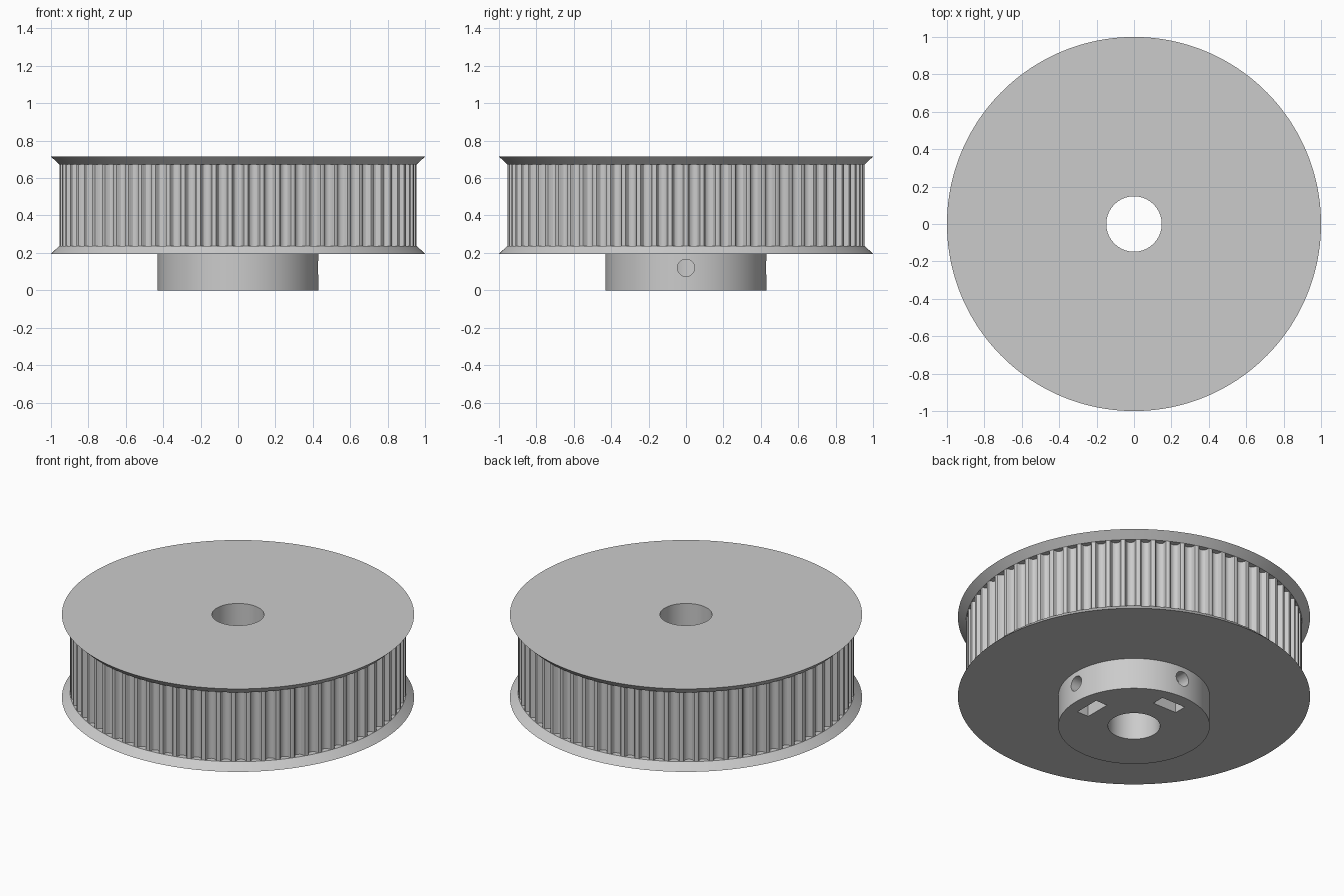
import bpy, bmesh
from math import cos, sin, pi, radians
from mathutils import Matrix, Vector

cube = bpy.data.objects.get("Cube")
if cube:
    bpy.data.objects.remove(cube, do_unlink=True)

# Main dimensions
TEETH = 70
RIM, DRUM, HUB, BORE = 1.0, 0.955, 0.43, 0.148
Z_FLANGE, Z_TEETH, Z_TEETH_TOP, Z_TOP = 0.195, 0.238, 0.672, 0.715
SCREW_Z = 0.12

grey = bpy.data.materials.new("plain grey")
grey.use_nodes = True
colour = (0.6, 0.6, 0.6, 1)
grey.diffuse_color = colour
grey.node_tree.nodes["Principled BSDF"].inputs["Base Color"].default_value = colour


def finish(name, bm):
    bmesh.ops.recalc_face_normals(bm, faces=bm.faces)
    mesh = bpy.data.meshes.new(name)
    bm.to_mesh(mesh)
    bm.free()
    obj = bpy.data.objects.new(name, mesh)
    bpy.context.collection.objects.link(obj)
    mesh.materials.append(grey)
    return obj


def lathe(name, profile, segments):
    """Revolve a closed (radius, height) profile about z."""
    bm = bmesh.new()
    rings = []
    for i in range(segments):
        a = 2 * pi * i / segments
        rings.append([bm.verts.new((r * cos(a), r * sin(a), z)) for r, z in profile])
    n = len(profile)
    for i in range(segments):
        p, q = rings[i], rings[(i + 1) % segments]
        for j in range(n):
            k = (j + 1) % n
            bm.faces.new((p[j], q[j], q[k], p[k]))
    return finish(name, bm)


def add_prism(bm, points, direction, turn):
    """Extrude a closed outline along a direction, then turn it about z."""
    rot = Matrix.Rotation(turn, 3, 'Z')
    low = [bm.verts.new(rot @ Vector(p)) for p in points]
    high = [bm.verts.new(rot @ (Vector(p) + Vector(direction))) for p in points]
    bm.faces.new(low)
    bm.faces.new(high)
    for i in range(len(low)):
        j = (i + 1) % len(low)
        bm.faces.new((low[i], low[j], high[j], high[i]))


def cut(target, cutter):
    cutter.hide_render = True
    mod = target.modifiers.new("cut", 'BOOLEAN')
    mod.operation = 'DIFFERENCE'
    mod.solver = 'EXACT'
    mod.object = cutter
    bpy.context.view_layer.objects.active = target
    bpy.ops.object.modifier_apply(modifier=mod.name)
    bpy.data.objects.remove(cutter, do_unlink=True)


# Hub, two flared flanges and plain drum in one turned blank
pulley = lathe("toothed_pulley", [
    (BORE, 0), (HUB, 0), (HUB, Z_FLANGE), (RIM, Z_FLANGE), (DRUM, Z_TEETH),
    (DRUM, Z_TEETH_TOP), (RIM, Z_TOP), (BORE, Z_TOP)], 210)

# Rounded belt grooves around the drum: half outline as (half width, depth)
half = [(0.036, -0.02), (0.036, 0), (0.031, 0.002), (0.028, 0.007), (0.0265, 0.012),
        (0.024, 0.018), (0.019, 0.027), (0.0105, 0.032)]
outline = half + [(0, 0.034)] + [(-w, d) for w, d in reversed(half)]
bm = bmesh.new()
for i in range(TEETH):
    add_prism(bm, [(w, d - DRUM, Z_TEETH) for w, d in outline],
              (0, 0, Z_TEETH_TOP - Z_TEETH), 2 * pi * i / TEETH)
cut(pulley, finish("belt_grooves", bm))

# Nut slots open to the underside, and radial set screw holes
slots, holes = bmesh.new(), bmesh.new()
w, point = 0.0825, 0.0476
slot = [(-w, -0.05), (w, -0.05), (w, SCREW_Z + point),
        (0, SCREW_Z + 2 * point), (-w, SCREW_Z + point)]
ring = [(0.046 * cos(2 * pi * i / 32), SCREW_Z + 0.046 * sin(2 * pi * i / 32))
        for i in range(32)]
for turn in (0, radians(90)):
    add_prism(slots, [(0.27, y, z) for y, z in slot], (0.08, 0, 0), turn)
    add_prism(holes, [(0.1, y, z) for y, z in ring], (0.4, 0, 0), turn)
cut(pulley, finish("nut_slots", slots))
cut(pulley, finish("screw_holes", holes))

# Smooth the round walls, keep the edges crisp
bpy.ops.object.select_all(action='DESELECT')
pulley.select_set(True)
bpy.context.view_layer.objects.active = pulley
bpy.ops.object.shade_smooth_by_angle(angle=radians(30))
